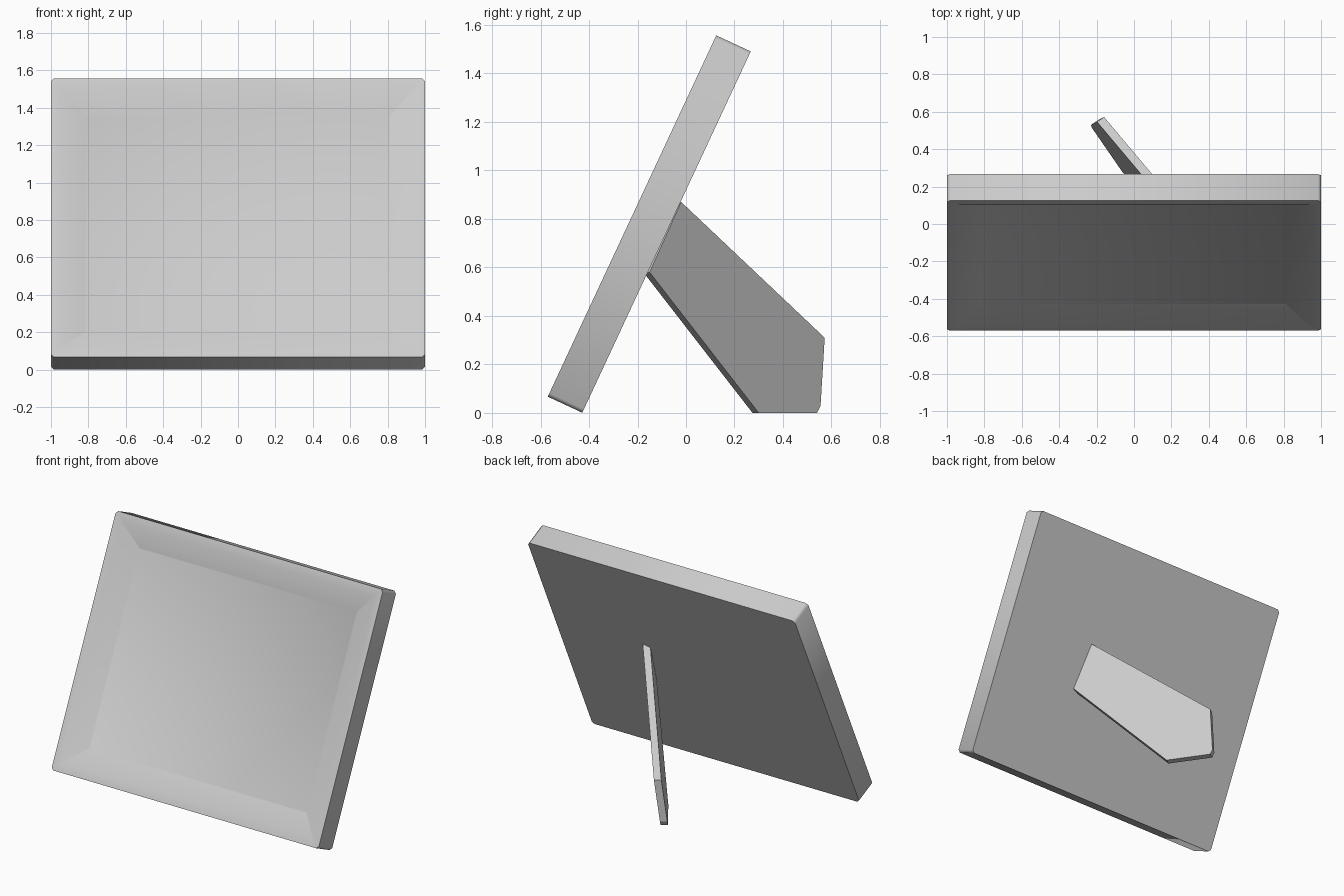
import bpy, bmesh, math
from mathutils import Matrix, Vector

cube = bpy.data.objects.get("Cube")
if cube:
    bpy.data.objects.remove(cube)

grey = bpy.data.materials.new("light_grey")
grey.use_nodes = True
COLOUR = (0.6, 0.6, 0.6, 1)
grey.diffuse_color = COLOUR
grey.node_tree.nodes["Principled BSDF"].inputs["Base Color"].default_value = COLOUR


def loft(name, rings):
    """Bridge equal loops of points and cap both ends."""
    bm = bmesh.new()
    loops = [[bm.verts.new(p) for p in ring] for ring in rings]
    count = len(loops[0])
    for a, b in zip(loops, loops[1:]):
        for i in range(count):
            j = (i + 1) % count
            bm.faces.new((a[i], a[j], b[j], b[i]))
    bm.faces.new(loops[0])
    bm.faces.new(loops[-1])
    bmesh.ops.recalc_face_normals(bm, faces=bm.faces)
    mesh = bpy.data.meshes.new(name)
    bm.to_mesh(mesh)
    bm.free()
    mesh.materials.append(grey)
    obj = bpy.data.objects.new(name, mesh)
    bpy.context.collection.objects.link(obj)
    return obj


# Frame: upright panel with clipped corners and a shallow dished front
HEIGHT, THICK = 1.644, 0.157
TILT = math.radians(25)


def frame_ring(inset, depth, clip):
    w, h = 1 - inset, HEIGHT / 2 - inset
    corners = []
    for sx, sz in ((1, 1), (-1, 1), (-1, -1), (1, -1)):
        pair = [(sx * w, depth, sz * (h - clip)), (sx * (w - clip), depth, sz * h)]
        corners += pair if sx * sz > 0 else pair[::-1]
    return corners


frame = loft("picture_frame", [
    frame_ring(0, THICK, 0.016),
    frame_ring(0, 0, 0.016),
    frame_ring(0.055, 0, 0.006),
    frame_ring(0.185, 0.07, 0.006),
])
lean = Matrix.Rotation(-TILT, 4, 'X')
base = Vector((0, -0.57, 0.067))
frame.data.transform(Matrix.Translation(base) @ lean @ Matrix.Translation((0, 0, HEIGHT / 2)))

# Support leg: flat plate swung out from the back
profile = [(-0.02, 0.87), (-0.15, 0.58), (0.30, 0), (0.54, 0), (0.555, 0.03), (0.572, 0.31)]
outer = [Vector((0.185 - 0.69 * y + 0.16 * z, y, z)) for y, z in profile]
normal = Vector((1, 0.69, -0.16)).normalized()
inner = [p - normal * 0.046 for p in outer]
for p in inner:
    p.z = max(p.z - 0.006, 0)
loft("support_leg", [outer, inner])

# Soft shading on the frame, crisp outer edges
bpy.ops.object.select_all(action='DESELECT')
frame.select_set(True)
bpy.context.view_layer.objects.active = frame
bpy.ops.object.shade_smooth_by_angle(angle=math.radians(50))
